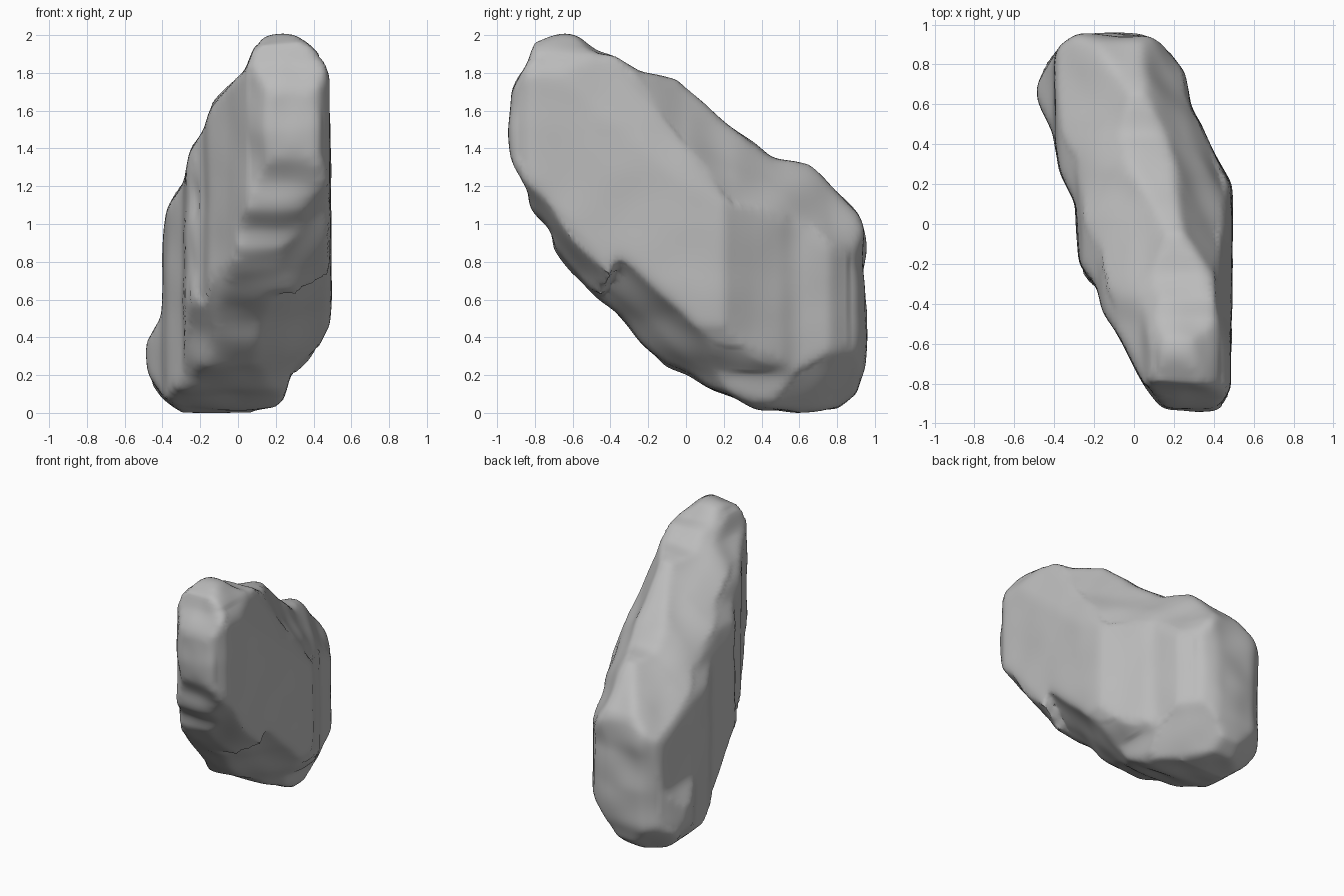
import bpy
import bmesh
from mathutils import noise

default_cube = bpy.data.objects.get("Cube")
if default_cube:
    bpy.data.objects.remove(default_cube, do_unlink=True)

# Stone material
stone = bpy.data.materials.new("grey stone")
stone.use_nodes = True
stone_colour = (0.5, 0.5, 0.5, 1)
stone.diffuse_color = stone_colour
stone_shader = stone.node_tree.nodes["Principled BSDF"]
stone_shader.inputs["Base Color"].default_value = stone_colour
stone_shader.inputs["Roughness"].default_value = 0.9

# Outlines of the boulder along each axis
side_outline = [(-.66, 2), (-.58, 1.99), (-.48, 1.9), (-.38, 1.88), (-.25, 1.79),
                (-.05, 1.76), (.1, 1.64), (.3, 1.45), (.45, 1.35), (.65, 1.31),
                (.8, 1.16), (.92, 1.03), (.94, .85), (.94, .25), (.9, .1),
                (.8, .02), (.6, 0), (.37, .03), (.25, .1), (.12, .13),
                (0, .21), (-.1, .25), (-.25, .39), (-.4, .57), (-.6, .74),
                (-.7, .86), (-.72, .97), (-.81, 1.08), (-.84, 1.2), (-.92, 1.32),
                (-.94, 1.4), (-.94, 1.6), (-.92, 1.7), (-.83, 1.83), (-.8, 1.95)]
front_outline = [(-.3, 0), (.18, 0), (.24, .06), (.27, .2), (.32, .25), (.43, .35),
                 (.48, .46), (.49, .7), (.49, 1.7), (.47, 1.81), (.4, 1.91),
                 (.28, 2), (.14, 2), (.08, 1.92), (.04, 1.8), (-.07, 1.7),
                 (-.14, 1.6), (-.17, 1.5), (-.25, 1.38), (-.29, 1.2), (-.37, 1.08),
                 (-.39, .95), (-.4, .5), (-.49, .35), (-.47, .2), (-.39, .08)]
top_outline = [(-.28, .94), (-.37, .89), (-.43, .8), (-.49, .68), (-.47, .6),
               (-.4, .47), (-.37, .27), (-.29, .1), (-.27, -.2), (-.18, -.31),
               (-.15, -.44), (-.05, -.6), (.05, -.8), (.15, -.92), (.3, -.94),
               (.42, -.92), (.48, -.82), (.49, 0), (.48, .2), (.4, .35),
               (.33, .5), (.28, .58), (.25, .76), (.14, .91), (.04, .94)]


def make_object(name, bm):
    """Turn a bmesh into a scene object."""
    bmesh.ops.recalc_face_normals(bm, faces=bm.faces)
    mesh = bpy.data.meshes.new(name)
    bm.to_mesh(mesh)
    bm.free()
    obj = bpy.data.objects.new(name, mesh)
    bpy.context.collection.objects.link(obj)
    return obj


def prism(name, outline, place):
    """Extrude an outline right through the boulder along one axis."""
    bm = bmesh.new()
    near = [bm.verts.new(place(a, b, -3)) for a, b in outline]
    far = [bm.verts.new(place(a, b, 3)) for a, b in outline]
    bm.faces.new(near)
    bm.faces.new(far)
    for i in range(len(outline)):
        j = (i + 1) % len(outline)
        bm.faces.new((near[i], near[j], far[j], far[i]))
    return make_object(name, bm)


def apply_modifiers(obj):
    """Bake the modifier stack into the mesh."""
    graph = bpy.context.evaluated_depsgraph_get()
    baked = bpy.data.meshes.new_from_object(obj.evaluated_get(graph))
    obj.modifiers.clear()
    obj.data = baked


def carve(obj, cutter, operation):
    """Combine with a cutter, then discard the cutter."""
    cut = obj.modifiers.new("cut", "BOOLEAN")
    cut.operation = operation
    cut.solver = "EXACT"
    cut.object = cutter
    apply_modifiers(obj)
    bpy.data.objects.remove(cutter, do_unlink=True)


def chip(bm, point, normal):
    """Slice off everything beyond a plane and cap the break."""
    geometry = bm.verts[:] + bm.edges[:] + bm.faces[:]
    sliced = bmesh.ops.bisect_plane(bm, geom=geometry, plane_co=point,
                                    plane_no=normal, clear_outer=True)
    rim = [e for e in sliced["geom_cut"] if isinstance(e, bmesh.types.BMEdge)]
    bmesh.ops.holes_fill(bm, edges=rim, sides=0)


# Rough block: the three extruded outlines intersected
boulder = prism("boulder", side_outline, lambda a, b, d: (d, a, b))
carve(boulder, prism("front_cutter", front_outline, lambda a, b, d: (a, d, b)), "INTERSECT")
carve(boulder, prism("top_cutter", top_outline, lambda a, b, d: (a, b, d)), "INTERSECT")

# Broken facets all round the block
facets = {
    "rear foot": ((.2, .5, .05), (.7, .5, -.6)),
    "upper shoulder": ((.49, -.3, 1.45), (1, .2, .25)),
    "rear shoulder": ((.3, .5, 1.07), (.8, .55, .5)),
    "front lip": ((.49, -.55, .9), (.51, -.72, -.6)),
    "far rear shoulder": ((-.37, .5, 1.07), (-.6, .3, .7)),
    "far rear foot": ((-.37, .85, .2), (-.5, .6, -.6)),
    "far front underside": ((-.26, -.2, .56), (-.6, -.5, -.35)),
}
bm = bmesh.new()
bm.from_mesh(boulder.data)
for point, normal in facets.values():
    chip(bm, point, normal)
bmesh.ops.recalc_face_normals(bm, faces=bm.faces)
bm.to_mesh(boulder.data)
bm.free()

# Wedge-shaped notch broken out under the front overhang
notch_tip = (.49, -.35, .83)
bm = bmesh.new()
bmesh.ops.create_cube(bm, size=6)
chip(bm, notch_tip, (-.177, .168, .195))
chip(bm, notch_tip, (.13, -.82, .27))
carve(boulder, make_object("notch_cutter", bm), "DIFFERENCE")

# Weathered, rounded surface
remesh = boulder.modifiers.new("even skin", "REMESH")
remesh.mode = "VOXEL"
remesh.voxel_size = 0.025
worn = boulder.modifiers.new("worn edges", "SMOOTH")
worn.factor = 0.5
worn.iterations = 10
apply_modifiers(boulder)

# Gentle lumps, strongest on the ridged front and top
mesh = boulder.data
normals = [v.normal.copy() for v in mesh.vertices]
for vert, normal in zip(mesh.vertices, normals):
    strength = 0.008 if abs(normal.x) > 0.8 else 0.025
    vert.co += normal * (0.005 + strength * noise.noise(vert.co * 4))

# Stand the boulder on the ground
lowest = min(v.co.z for v in mesh.vertices)
for vert in mesh.vertices:
    vert.co.z -= lowest

mesh.materials.clear()
mesh.materials.append(stone)
bpy.ops.object.select_all(action="DESELECT")
bpy.context.view_layer.objects.active = boulder
boulder.select_set(True)
bpy.ops.object.shade_smooth_by_angle(angle=0.7)
